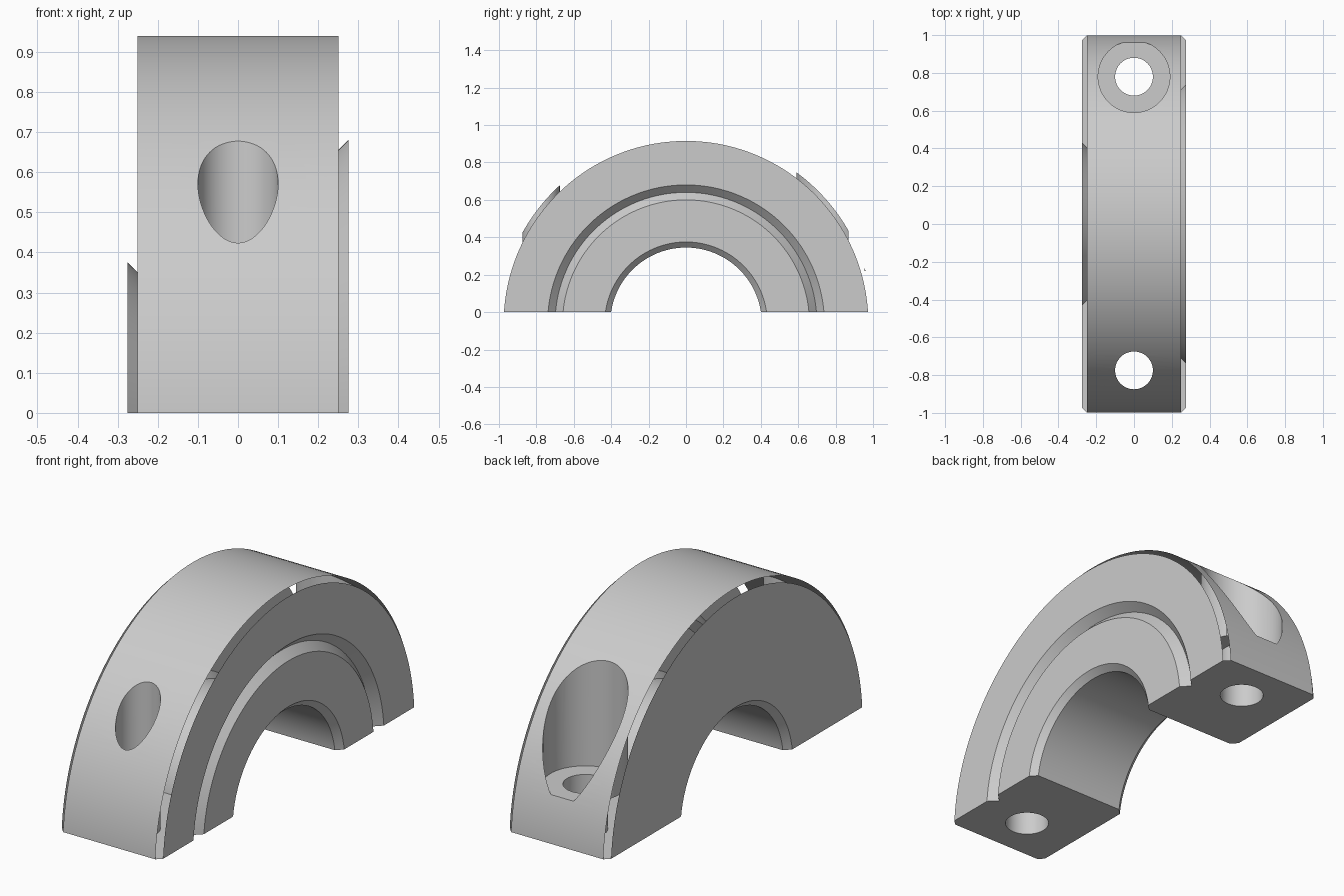
import bpy
import bmesh
import math
from mathutils import Matrix, Vector

old = bpy.data.objects.get("Cube")
if old:
    bpy.data.objects.remove(old, do_unlink=True)

AXIS_Z = -0.06      # height of the ring axis
HALF = 0.275        # half the width of the ring
EDGE = 0.025        # size of the open outer edge
BORE = 0.405
SEGMENTS = 180

steel = bpy.data.materials.new("grey_steel")
steel.use_nodes = True
steel.diffuse_color = (0.6, 0.6, 0.6, 1)
steel.node_tree.nodes["Principled BSDF"].inputs["Base Color"].default_value = (0.6, 0.6, 0.6, 1)


def finish(bm, name):
    bmesh.ops.recalc_face_normals(bm, faces=bm.faces[:])
    mesh = bpy.data.meshes.new(name)
    bm.to_mesh(mesh)
    bm.free()
    obj = bpy.data.objects.new(name, mesh)
    bpy.context.collection.objects.link(obj)
    mesh.materials.append(steel)
    return obj


def lathe(name, profile):
    """Revolve a closed (x, radius) profile about the ring axis."""
    bm = bmesh.new()
    verts = [bm.verts.new((x, r, AXIS_Z)) for x, r in profile]
    edges = [bm.edges.new((verts[i - 1], v)) for i, v in enumerate(verts)]
    bmesh.ops.spin(bm, geom=verts + edges, cent=(0, 0, AXIS_Z), axis=(1, 0, 0),
                   angle=math.tau, steps=SEGMENTS, use_duplicate=False)
    bmesh.ops.remove_doubles(bm, verts=bm.verts[:], dist=0.0005)
    return finish(bm, name)


def drill(name, y, radius, bottom):
    """Upright cylinder used to cut a bolt hole."""
    bm = bmesh.new()
    height = 1.5 - bottom
    bmesh.ops.create_cone(bm, cap_ends=True, segments=64, radius1=radius, radius2=radius,
                          depth=height, matrix=Matrix.Translation((0, y, bottom + height / 2)))
    return finish(bm, name)


def block(name, size, centre):
    bm = bmesh.new()
    bmesh.ops.create_cube(bm, size=1,
                          matrix=Matrix.Translation(centre) @ Matrix.Diagonal((*size, 1)))
    return finish(bm, name)


# Ring section: chamfered bore, V groove on the left face, sloped outer edges
ring = lathe("half_ring", [
    (-HALF + 0.03, BORE), (HALF - 0.03, BORE), (HALF, BORE + 0.03),
    (HALF, 0.66), (HALF - 0.04, 0.70), (HALF, 0.74),
    (HALF, 1 - EDGE), (HALF - EDGE, 1), (-HALF + EDGE, 1),
    (-HALF, 1 - EDGE), (-HALF, BORE + 0.03),
])

# Flat base, two bolt holes and the counterbore at the back
cutters = [
    block("base_cutter", (2, 3, 2), (0, 0, -1)),
    drill("front_hole_cutter", -0.775, 0.10, -0.5),
    drill("back_hole_cutter", 0.78, 0.10, -0.5),
    drill("counterbore_cutter", 0.78, 0.19, 0.22),
]
for cutter in cutters:
    cutter.hide_render = True
    mod = ring.modifiers.new(cutter.name, "BOOLEAN")
    mod.operation = "DIFFERENCE"
    mod.solver = "EXACT"
    mod.object = cutter
graph = bpy.context.evaluated_depsgraph_get()
cut_mesh = bpy.data.meshes.new_from_object(ring.evaluated_get(graph))
ring.modifiers.clear()
ring.data = cut_mesh
for cutter in cutters:
    bpy.data.objects.remove(cutter, do_unlink=True)

# Leave the sloped outer edges open
bm = bmesh.new()
bm.from_mesh(ring.data)
centre = Vector((0, 0, AXIS_Z))
slopes = []
for face in bm.faces:
    offset = face.calc_center_median() - centre
    if 0.4 < abs(face.normal.x) < 0.9 and offset.yz.length > 0.95:
        slopes.append(face)
bmesh.ops.delete(bm, geom=slopes, context="FACES")
bm.to_mesh(ring.data)
bm.free()

ring.data.materials.clear()
ring.data.materials.append(steel)
for poly in ring.data.polygons:
    poly.material_index = 0

bpy.ops.object.select_all(action="DESELECT")
ring.select_set(True)
bpy.context.view_layer.objects.active = ring
bpy.ops.object.shade_smooth_by_angle(angle=math.radians(30))
